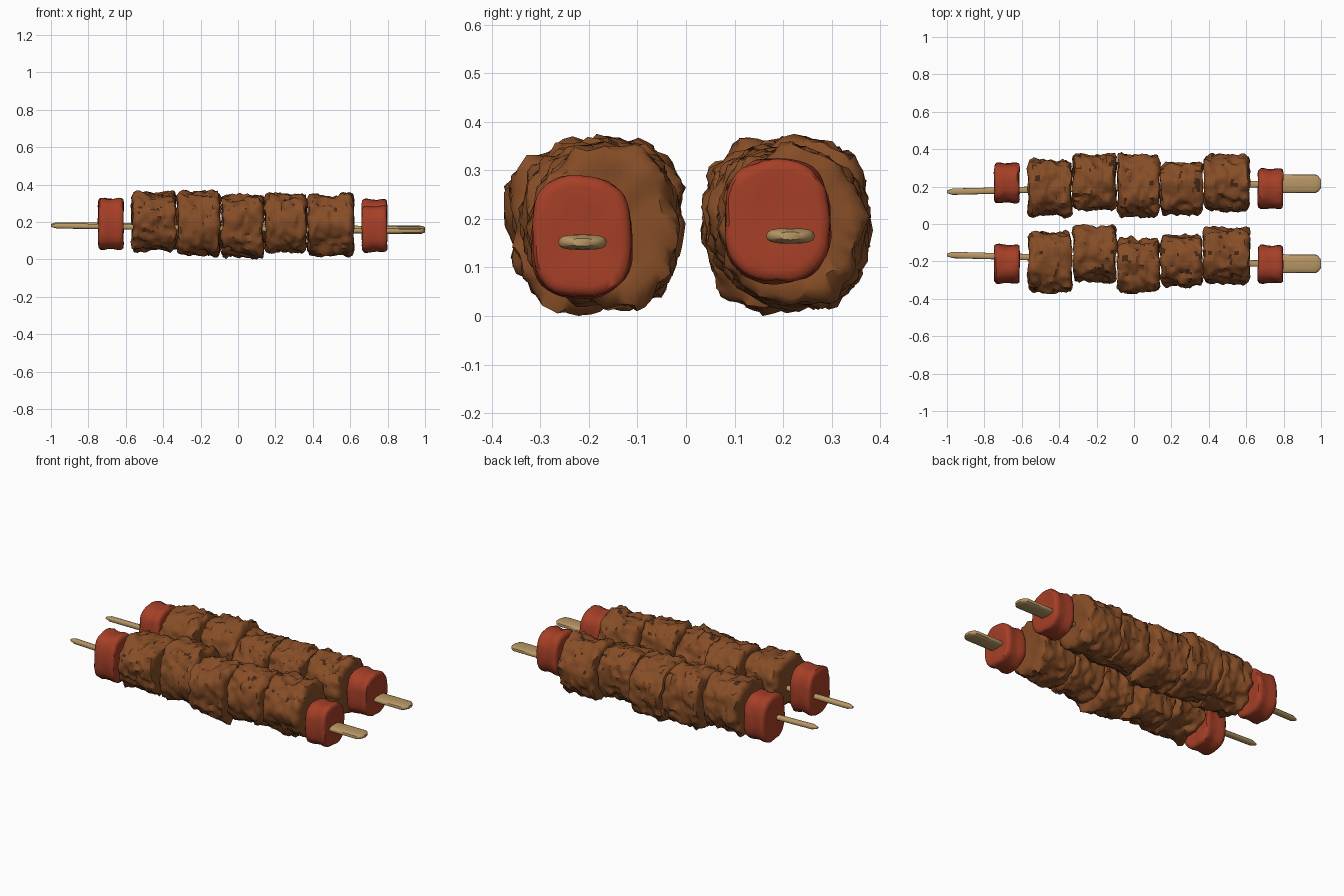
import bpy, bmesh, math
from mathutils import Vector, noise

cube = bpy.data.objects.get("Cube")
if cube:
    bpy.data.objects.remove(cube, do_unlink=True)


def material(name, rgb):
    m = bpy.data.materials.new(name)
    m.use_nodes = True
    m.diffuse_color = (*rgb, 1)
    m.node_tree.nodes["Principled BSDF"].inputs["Base Color"].default_value = (*rgb, 1)
    return m


MEAT = material("grilled meat", (0.24, 0.075, 0.02))
CHAR = material("charred meat", (0.06, 0.02, 0.008))
PEPPER = material("red pepper", (0.38, 0.05, 0.02))
WOOD = material("bamboo", (0.48, 0.31, 0.13))


def squircle(angle, power):
    """Point on a rounded-square outline of unit size."""
    c, s = math.cos(angle), math.sin(angle)
    return (math.copysign(abs(c) ** (2 / power), c),
            math.copysign(abs(s) ** (2 / power), s))


def loft(name, rings, mats, angle):
    """Skin a list of point rings, closing both ends."""
    bm = bmesh.new()
    loops = [[bm.verts.new(p) for p in ring] for ring in rings]
    n = len(loops[0])
    for a, b in zip(loops, loops[1:]):
        for i in range(n):
            j = (i + 1) % n
            bm.faces.new((a[i], a[j], b[j], b[i]))
    bm.faces.new(loops[0])
    bm.faces.new(loops[-1])
    bmesh.ops.recalc_face_normals(bm, faces=bm.faces)
    mesh = bpy.data.meshes.new(name)
    bm.to_mesh(mesh)
    bm.free()
    for m in mats:
        mesh.materials.append(m)
    ob = bpy.data.objects.new(name, mesh)
    bpy.context.collection.objects.link(ob)
    bpy.ops.object.select_all(action="DESELECT")
    ob.select_set(True)
    bpy.context.view_layer.objects.active = ob
    bpy.ops.object.shade_smooth_by_angle(angle=math.radians(angle))
    return ob


def fit(rings, low, high):
    """Scale all the points to fill a box."""
    pts = [p for ring in rings for p in ring]
    for k in range(3):
        lo, hi = min(p[k] for p in pts), max(p[k] for p in pts)
        for p in pts:
            p[k] = low[k] + (p[k] - lo) / (hi - lo) * (high[k] - low[k])


def chunk(name, low, high, profile, sides, power, bump, mats, seed):
    """Bumpy barrel along x; the profile holds (position, radius) pairs."""
    size = (Vector(high) - Vector(low)) / 2
    offset = Vector((seed * 7.3, seed * 3.1, seed * 5.7))
    rings = []
    for t, r in profile:
        ring = []
        for i in range(sides):
            c, s = squircle(math.tau * i / sides, power)
            p = Vector((t * size.x, c * r * size.y, s * r * size.z))
            q = p + offset
            broad = noise.noise(q * 9)
            fine = noise.noise(q * 24) + 0.5 * noise.noise(q * 48)
            swell = 1 + bump * (0.9 * broad + 0.75 * fine)
            p.y *= swell
            p.z *= swell
            p.x += r * bump * 0.12 * noise.noise(q * 14 + Vector((9, 4, 2)))
            ring.append(p)
        rings.append(ring)
    fit(rings, low, high)
    return loft(name, rings, mats, 50)


# Barrel profiles: nearly flat ends, soft rims, slightly pinched waist
meat_profile = [(-0.92, 0.1), (-0.95, 0.4), (-0.97, 0.65), (-1, 0.84), (-0.93, 0.96)]
meat_profile += [(-0.8 + 0.1 * i, 1 - 0.03 * math.cos((i - 8) * 0.2)) for i in range(17)]
meat_profile += [(-t, r) for t, r in reversed(meat_profile[:5])]

pepper_profile = [(-0.9, 0.1), (-0.93, 0.5), (-1, 0.78), (-0.97, 0.9), (-0.82, 0.99),
                  (-0.55, 1), (-0.2, 0.96), (0.2, 0.95), (0.55, 0.98),
                  (0.82, 0.98), (0.97, 0.92), (1, 0.8), (0.95, 0.5), (0.93, 0.1)]

# Meat joints along the stick, heights, and widths for each skewer
joints = [-0.57, -0.33, -0.09, 0.14, 0.37, 0.62]
heights = [(0.035, 0.37), (0.01, 0.375), (0.0, 0.355), (0.03, 0.36), (0.01, 0.36)]
skewers = {
    "front": dict(
        meat=[(-0.375, -0.03), (-0.32, 0.0), (-0.375, -0.06), (-0.345, -0.05), (-0.33, -0.01)],
        peppers=[(-0.75, -0.61, -0.32, -0.105, 0.05, 0.33),
                 (0.66, 0.8, -0.32, -0.11, 0.035, 0.29)],
        tip=(-0.165, 0.18), grip=(-0.213, 0.152)),
    "back": dict(
        meat=[(0.03, 0.355), (0.065, 0.38), (0.03, 0.385), (0.04, 0.335), (0.06, 0.38)],
        peppers=[(-0.75, -0.61, 0.11, 0.33, 0.05, 0.33),
                 (0.66, 0.8, 0.08, 0.3, 0.065, 0.325)],
        tip=(0.172, 0.185), grip=(0.215, 0.165)),
}

seed = 1
for side, spec in skewers.items():
    # Meat chunks with a few charred patches on top
    for i, (y0, y1) in enumerate(spec["meat"]):
        z0, z1 = heights[i]
        ob = chunk(f"{side}_meat_{i + 1}", (joints[i] - 0.004, y0, z0),
                   (joints[i + 1] + 0.004, y1, z1), meat_profile, 56, 2.3, 0.16,
                   [MEAT, CHAR], seed)
        for f in ob.data.polygons:
            spot = noise.noise(f.center * 22 + Vector((seed, 0, 0)))
            if f.normal.z > 0.5 and spot > 0.52:
                f.material_index = 1
        seed += 1

    # Pepper pieces at both ends
    for end, (x0, x1, y0, y1, z0, z1) in zip(("left_end", "right_end"), spec["peppers"]):
        chunk(f"{side}_pepper_{end}", (x0, y0, z0), (x1, y1, z1),
              pepper_profile, 40, 2.6, 0.05, [PEPPER], seed)
        seed += 1

    # Stick: thin pointed rod widening to a flat paddle grip
    (ya, za), (yb, zb) = spec["tip"], spec["grip"]
    stations = [(-1, 0.007, 0.005), (-0.97, 0.017, 0.014), (0.69, 0.017, 0.014),
                (0.74, 0.05, 0.016), (0.97, 0.05, 0.016), (0.985, 0.042, 0.014),
                (1, 0.022, 0.008)]
    rings = []
    for x, half_w, half_h in stations:
        t = min((x + 1) / 1.74, 1)
        y, z = ya + (yb - ya) * t, za + (zb - za) * t
        ring = []
        for k in range(16):
            c, s = squircle(math.tau * k / 16, 2.8)
            ring.append(Vector((x, y + c * half_w, z + s * half_h)))
        rings.append(ring)
    loft(f"{side}_stick", rings, [WOOD], 40)
